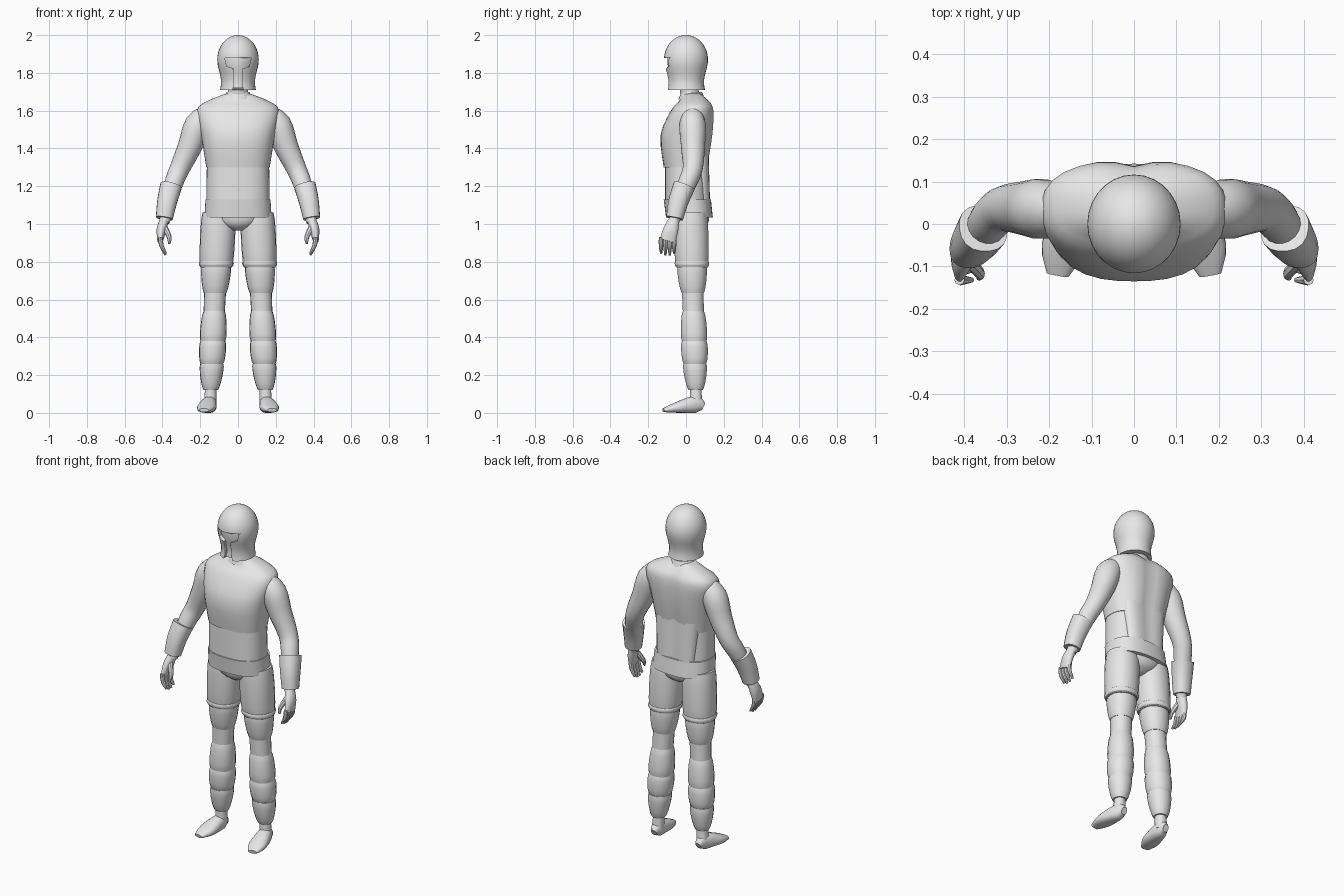
import bpy, bmesh
from math import sin, cos, pi, exp, sqrt, radians
from mathutils import Vector

cube = bpy.data.objects.get("Cube")
if cube:
    bpy.data.objects.remove(cube)

grey = bpy.data.materials.new("light_grey")
grey.use_nodes = True
grey.diffuse_color = (.8, .8, .8, 1)
shader = grey.node_tree.nodes["Principled BSDF"]
shader.inputs["Base Color"].default_value = grey.diffuse_color

UP = Vector((0, 0, 1))
BACK = Vector((0, 1, 0))
SIDES = {"left": 1, "right": -1}


def skin(name, rings):
    """Bridge rings of points, cap both ends and shade the result smooth."""
    bm = bmesh.new()
    loops = [[bm.verts.new(point) for point in ring] for ring in rings]
    for lower, upper in zip(loops, loops[1:]):
        for i in range(len(lower)):
            bm.faces.new((lower[i - 1], lower[i], upper[i], upper[i - 1]))
    bm.faces.new(loops[0])
    bm.faces.new(loops[-1])
    bmesh.ops.recalc_face_normals(bm, faces=bm.faces)
    mesh = bpy.data.meshes.new(name)
    bm.to_mesh(mesh)
    bm.free()
    mesh.materials.append(grey)
    part = bpy.data.objects.new(name, mesh)
    bpy.context.collection.objects.link(part)
    bpy.ops.object.select_all(action="DESELECT")
    bpy.context.view_layer.objects.active = part
    part.select_set(True)
    bpy.ops.object.shade_smooth_by_angle(angle=radians(40))
    return part


def smooth(keys, steps=3):
    """Run a smooth curve through the keys, however many values each has."""
    keys = [Vector(key) for key in keys]
    padded = [keys[0]] + keys + [keys[-1]]
    path = []
    for before, start, end, after in zip(padded, padded[1:], padded[2:], padded[3:]):
        leave, arrive = (end - before) / 2, (after - start) / 2
        for step in range(steps):
            t = step / steps
            ease = t * t * (3 - 2 * t)
            path.append(start.lerp(end, ease) + leave * t * (1 - t) ** 2 - arrive * t * t * (1 - t))
    return path + [keys[-1]]


def sweep(name, path, side=1, up=BACK, level=False, power=2, count=18, groove=0):
    """Carry a superellipse along sections of (x, y, z, width, depth) radii."""
    path = [Vector(section) for section in path]
    centres = [Vector(section[:3]) for section in path]
    rings = []
    for i, centre in enumerate(centres):
        ahead = centres[min(i + 1, len(centres) - 1)] - centres[max(i - 1, 0)]
        along = UP if level else ahead.normalized()
        across = up.cross(along).normalized()
        out = along.cross(across)
        ring = []
        for k in range(count):
            c, s = cos(2 * pi * k / count), sin(2 * pi * k / count)
            reach = (abs(c) ** power + abs(s) ** power) ** (-1 / power)
            point = centre + across * c * reach * path[i][3] + out * s * reach * path[i][4]
            if point.y > centre.y:
                point.y -= groove * exp(-(point.x * 25) ** 2)
            point.x *= side
            ring.append(point)
        rings.append(ring)
    return skin(name, rings)


def body(name, keys, power=2.5, groove=0):
    """Level torso part from (z, y, width, depth) sections."""
    path = smooth([(0, y, z, width, depth) for z, y, width, depth in keys])
    return sweep(name, path, level=True, power=power, count=32, groove=groove)


def barrel(name, low, high, bottom, top, bulge, side):
    """Leg part between two heights, centred on the sloping leg, bulging midway."""
    path = []
    steps = 8
    for i in range(steps + 1):
        t = i / steps
        z = low + (high - low) * t
        radius = bottom + (top - bottom) * t + bulge * (sqrt(sin(pi * t)) if 0 < i < steps else 0)
        path.append((.15 - .045 * z, .055 - .03 * z, z, radius, radius))
    sweep(name, path, side, level=True, power=2.2)


def helmet_path(width, depth, low, high, steps=24):
    """Dome above the brow, tapering to a flared rim below it."""
    brow = 1.87
    path = []
    for i in range(steps + 1):
        z = low + (high - low) * sin(pi / 2 * i / steps)
        rise = z - brow
        if rise > 0:
            radius = .11 * sqrt(max(1 - (rise / .13) ** 2, .002))
        else:
            radius = .1 + .01 * cos(pi * rise / .12)
        path.append((0, 0, z, radius * width, radius * depth))
    return path


# Helmet with a T-shaped visor opening
helmet = sweep("helmet", helmet_path(1, 1.06, 1.71, 2), level=True, count=28)
half = [(.035, 1.69), (.02, 1.74), (.02, 1.82), (.06, 1.835), (.07, 1.88)]
shape = half + [(-x, z) for x, z in reversed(half)]
cutter = skin("visor_cutter", [[(x, y, z) for x, z in shape] for y in (-.3, -.04)])
cutter.hide_render = True
opening = helmet.modifiers.new("visor_opening", "BOOLEAN")
opening.object = cutter
opening.solver = "EXACT"
bpy.context.view_layer.objects.active = helmet
bpy.ops.object.modifier_apply(modifier=opening.name)
bpy.data.objects.remove(cutter)
sweep("visor", helmet_path(.88, .9, 1.72, 1.92), level=True, power=1.8, count=28)

# Neck and collar
body("neck", [(1.65, .025, .055, .05), (1.76, .01, .05, .05)], power=2)
body("collar", [(1.66, .03, .08, .07), (1.7, .03, .06, .055)], power=2)

# Torso
body("vest", [(1.3, 0, .168, .118), (1.47, .005, .195, .14), (1.6, .035, .218, .115),
              (1.65, .045, .165, .082), (1.69, .035, .065, .05)], groove=.015)
body("waist", [(1.11, .003, .168, .115), (1.32, 0, .165, .112)])
body("back_panel", [(1.11, .065, .12, .065), (1.36, .06, .14, .062)], power=3.5, groove=.008)
body("belt", [(1.035, .018, .178, .124), (1.13, .007, .172, .125)])
body("hips", [(.965, .015, .03, .05), (1, .02, .12, .095), (1.06, .02, .17, .105)], power=2)

# Arms, gauntlets and hands
arm = [(.15, .035, 1.6, .04), (.21, .035, 1.53, .07), (.255, .037, 1.41, .064),
       (.31, .035, 1.29, .053), (.345, 0, 1.2, .048), (.39, -.065, 1.01, .028)]
gauntlet = [(.355, -.01, 1.2, .058), (.375, -.04, 1.12, .053), (.39, -.06, 1.03, .045)]
palm = [(.39, -.064, 1.02, .024, .03), (.405, -.08, .97, .026, .04), (.412, -.097, .91, .015, .043)]
thumb = [(.392, -.085, .99, .016), (.364, -.115, .93, .013), (.365, -.128, .895, .006)]
foot = [(.147, .093, .032, .018, .02), (.15, .05, .045, .036, .045),
        (.168, -.055, .027, .05, .027), (.18, -.12, .014, .026, .01)]


def rounded(keys):
    """Repeat the last radius so that each section is a circle."""
    return smooth([(*key, key[-1]) for key in keys])


for tag, side in SIDES.items():
    sweep(tag + "_arm", rounded(arm), side)
    sweep(tag + "_gauntlet", rounded(gauntlet), side, power=2.4)
    sweep(tag + "_palm", smooth(palm), side)
    sweep(tag + "_thumb", rounded(thumb), side, count=8)
    for i in range(4):
        y = -.132 + .023 * i
        tip = .835 if i in (1, 2) else .845
        finger = [(.411, y, .93, .012), (.405, y, .885, .012), (.382, y, tip, .006)]
        sweep(f"{tag}_finger_{i}", rounded(finger), side, count=8)

    # Leg armour from the hip down: heights, end radii and bulge
    barrel(tag + "_thigh", .77, 1.06, .084, .086, .008, side)
    barrel(tag + "_thigh_strap", .775, .805, .086, .086, .006, side)
    barrel(tag + "_knee_guard", .635, .775, .06, .078, .006, side)
    barrel(tag + "_knee", .52, .65, .056, .058, 0, side)
    barrel(tag + "_upper_shin_pad", .38, .54, .066, .056, .008, side)
    barrel(tag + "_middle_shin_pad", .26, .38, .06, .066, .008, side)
    barrel(tag + "_lower_shin_pad", .12, .26, .038, .062, .008, side)
    barrel(tag + "_ankle", .04, .13, .034, .03, 0, side)
    sweep(tag + "_foot", smooth(foot), side, up=UP, power=2.4)
